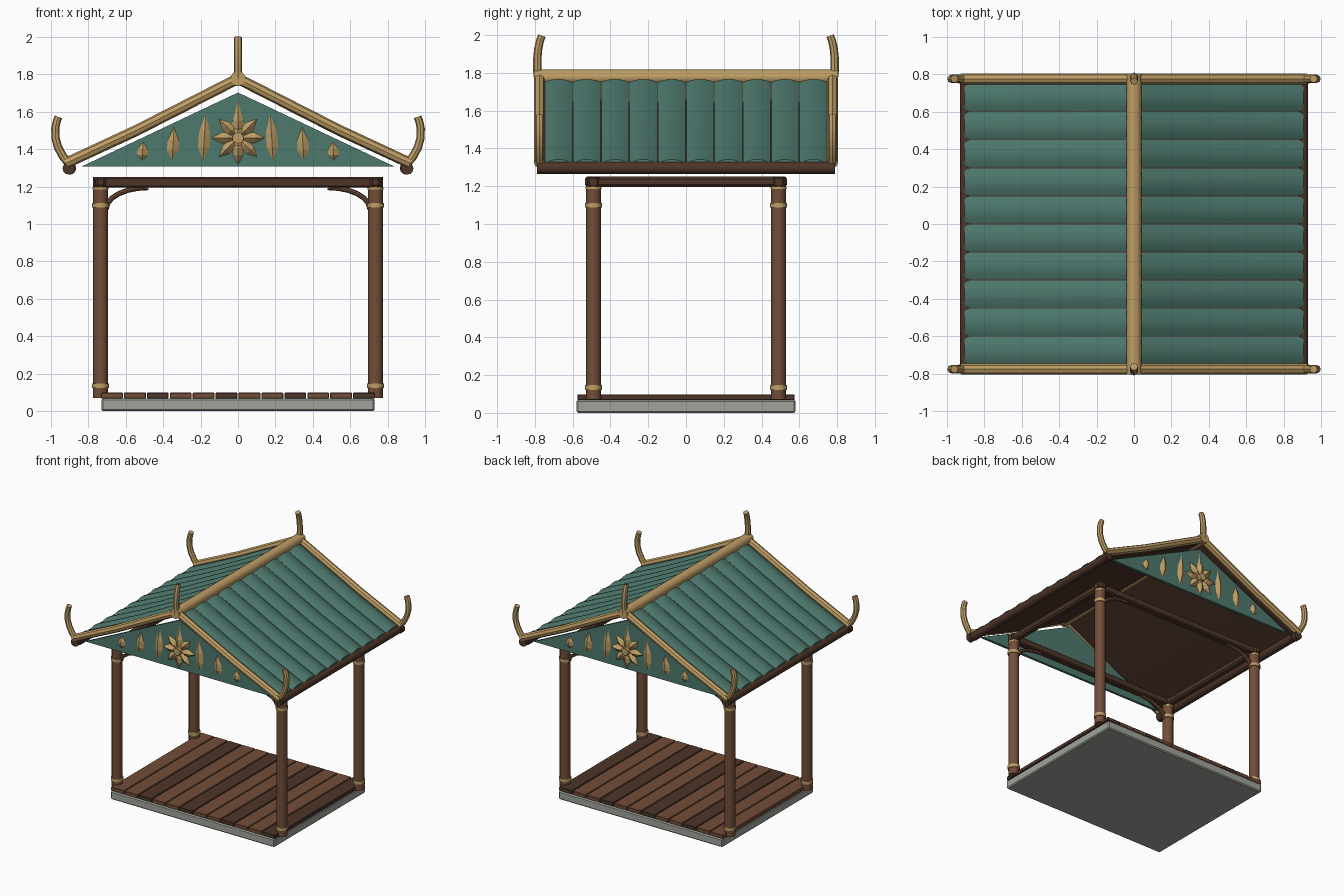
import bpy, bmesh, math
from mathutils import Vector, Matrix

if "Cube" in bpy.data.objects:
    bpy.data.objects.remove(bpy.data.objects["Cube"])


def material(name, rgb):
    m = bpy.data.materials.new(name)
    m.diffuse_color = (*rgb, 1)
    m.use_nodes = True
    m.node_tree.nodes["Principled BSDF"].inputs["Base Color"].default_value = m.diffuse_color
    return m


WOOD = material("wood", (0.17, 0.075, 0.04))
DARK = material("dark_wood", (0.075, 0.035, 0.022))
GOLD = material("gold", (0.52, 0.34, 0.13))
GREEN = material("green_tile", (0.075, 0.19, 0.155))
STONE = material("stone", (0.35, 0.37, 0.33))


def finish(name, bm, mat, smooth=None):
    bmesh.ops.recalc_face_normals(bm, faces=bm.faces)
    me = bpy.data.meshes.new(name)
    bm.to_mesh(me)
    bm.free()
    ob = bpy.data.objects.new(name, me)
    bpy.context.collection.objects.link(ob)
    me.materials.append(mat)
    if smooth:
        select(ob)
        bpy.ops.object.shade_smooth_by_angle(angle=math.radians(smooth))
    return ob


def select(ob):
    bpy.ops.object.select_all(action='DESELECT')
    ob.select_set(True)
    bpy.context.view_layer.objects.active = ob


def box(name, lo, hi, mat, bevel=0.0):
    bm = bmesh.new()
    lo, hi = Vector(lo), Vector(hi)
    bmesh.ops.create_cube(bm, size=1, matrix=Matrix.Translation((lo + hi) / 2) @ Matrix.Diagonal((*(hi - lo), 1)))
    if bevel:
        bmesh.ops.bevel(bm, geom=bm.edges[:], offset=bevel, segments=1, affect='EDGES')
    return finish(name, bm, mat)


def rod(name, a, b, r, mat, sides=12):
    a, b = Vector(a), Vector(b)
    rot = (b - a).to_track_quat('Z', 'Y').to_matrix().to_4x4()
    bm = bmesh.new()
    bmesh.ops.create_cone(bm, cap_ends=True, segments=sides, radius1=r, radius2=r, depth=(b - a).length,
                          matrix=Matrix.Translation((a + b) / 2) @ rot)
    return finish(name, bm, mat, 40)


def tube(name, pts, r, mat, tip=1.0):
    cu = bpy.data.curves.new(name, 'CURVE')
    cu.dimensions = '3D'
    cu.bevel_depth, cu.bevel_resolution, cu.use_fill_caps = r, 2, True
    sp = cu.splines.new('POLY')
    sp.points.add(len(pts) - 1)
    for i, p in enumerate(pts):
        sp.points[i].co = (*p, 1)
        sp.points[i].radius = 1 + (tip - 1) * i / (len(pts) - 1)
    ob = bpy.data.objects.new(name, cu)
    bpy.context.collection.objects.link(ob)
    cu.materials.append(mat)
    select(ob)
    bpy.ops.object.convert(target='MESH')
    bpy.ops.object.shade_smooth_by_angle(angle=math.radians(40))
    return ob


# Stone base and deck planks
box("stone_base", (-0.73, -0.58, 0), (0.73, 0.58, 0.068), STONE, 0.008)
for i in range(12):
    x = -0.735 + i * 0.1225
    box(f"deck_plank_{i}", (x + 0.003, -0.575, 0.068), (x + 0.1195, 0.575, 0.098),
        DARK if i % 3 == 2 else WOOD, 0.003)

# Posts with gold rings, and curved braces
for sx in (-1, 1):
    for sy in (-1, 1):
        x, y = 0.735 * sx, 0.49 * sy
        rod("post", (x, y, 0.07), (x, y, 1.25), 0.04, WOOD)
        for z, h, r in ((0.135, 0.013, 0.046), (1.1, 0.012, 0.046), (1.19, 0.006, 0.042)):
            rod("post_ring", (x, y, z - h), (x, y, z + h), r, GOLD)
        arc = [math.radians(a) for a in range(0, 91, 15)]
        tube("curved_brace", [(sx * (0.48 + 0.225 * math.cos(a)), y, 1.08 + 0.115 * math.sin(a)) for a in arc],
             0.014, WOOD)

# Top beams
for s in (-1, 1):
    box("cross_beam", (-0.775, s * 0.49 - 0.028, 1.195), (0.775, s * 0.49 + 0.028, 1.25), DARK, 0.008)
    box("side_beam", (s * 0.735 - 0.028, -0.535, 1.196), (s * 0.735 + 0.028, 0.535, 1.251), DARK, 0.012)

# Slope line of the roof, ridge to eave
SLOPE = [(0.0, 1.772), (0.27, 1.634), (0.54, 1.497), (0.905, 1.328)]

# Roof: dark under-panel and rows of arched tile strips
for s in (-1, 1):
    bm = bmesh.new()
    rows = []
    for dz in (-0.012, -0.028):
        for y in (-0.75, 0.75):
            rows.append([bm.verts.new((s * max(x, 0.012), y, z + dz)) for x, z in SLOPE])
    a, b, c, d = rows
    for p, q in ((a, b), (b, d), (d, c), (c, a)):
        for i in range(len(SLOPE) - 1):
            bm.faces.new((p[i], p[i + 1], q[i + 1], q[i]))
    for i in (0, -1):
        bm.faces.new((a[i], b[i], d[i], c[i]))
    finish("roof_underside", bm, DARK)

    for k in range(10):
        bm = bmesh.new()
        grid = []
        for x, z in SLOPE:
            row = []
            for j in range(7):
                t = j / 6 * 2 - 1
                row.append(bm.verts.new((s * x, -0.675 + k * 0.15 + t * 0.073, z - 0.006 + 0.02 * (1 - t * t))))
            row.append(bm.verts.new((s * x, -0.602 + k * 0.15, z - 0.014)))
            row.append(bm.verts.new((s * x, -0.748 + k * 0.15, z - 0.014)))
            grid.append(row)
        for p, q in zip(grid, grid[1:]):
            for j in range(9):
                n = (j + 1) % 9
                bm.faces.new((p[j], p[n], q[n], q[j]))
        bm.faces.new(grid[0])
        bm.faces.new(grid[-1])
        finish("roof_tile_strip", bm, GREEN, 35)
    # Eave pole
    rod("eave_pole", (s * 0.898, -0.75, 1.297), (s * 0.898, 0.75, 1.297), 0.033, DARK)

rod("ridge_pole", (0, -0.805, 1.777), (0, 0.805, 1.777), 0.04, GOLD, 16)


def leaf(bm, cx, cz, length, half, angle, y, depth):
    # Faceted carved leaf: six-point outline with a raised ridge
    out = [(0, -0.5), (0.75, -0.22), (0.75, 0.08), (0, 0.5), (-0.75, 0.08), (-0.75, -0.22)]
    ca, sa = math.cos(angle), math.sin(angle)

    def at(u, v, d):
        u, v = u * half * 1.33, v * length
        return bm.verts.new((cx + u * ca - v * sa, y + d, cz + u * sa + v * ca))
    ring = [at(u, v, 0) for u, v in out]
    low, high, back = at(0, -0.2, depth), at(0, 0.1, depth), ring
    for f in ((0, 1, low), (5, 0, low), (2, 3, high), (3, 4, high)):
        bm.faces.new((ring[f[0]], ring[f[1]], f[2]))
    bm.faces.new((ring[1], ring[2], high, low))
    bm.faces.new((ring[4], ring[5], low, high))
    bm.faces.new(back)


for s in (-1, 1):
    y = 0.776 * s
    # Gable panel
    bm = bmesh.new()
    tri = ((-0.835, 1.308), (0.835, 1.308), (0, 1.703))
    f = [[bm.verts.new((x, s * d, z)) for x, z in tri] for d in (0.728, 0.748)]
    bm.faces.new(f[0])
    bm.faces.new(f[1])
    for i in range(3):
        j = (i + 1) % 3
        bm.faces.new((f[0][i], f[0][j], f[1][j], f[1][i]))
    finish("gable_panel", bm, GREEN)

    # Gable carvings: leaves and eight-petal flower
    bm = bmesh.new()
    leaf(bm, 0, 1.5, 0.34, 0.035, 0, 0.747 * s, 0.018 * s)
    for m in (-1, 1):
        for x, lo, hi, w in ((0.18, 1.335, 1.595, 0.032), (0.347, 1.34, 1.522, 0.032), (0.51, 1.34, 1.44, 0.03)):
            leaf(bm, m * x, (lo + hi) / 2, hi - lo, w, m * 0.06, 0.747 * s, 0.02 * s)
    finish("gable_leaves", bm, GOLD)
    bm = bmesh.new()
    for k in range(8):
        a = k * math.pi / 4
        leaf(bm, -0.08 * math.sin(a), 1.46 + 0.08 * math.cos(a), 0.125, 0.028, a, 0.75 * s, 0.025 * s)
    finish("gable_flower", bm, GOLD)
    rod("flower_centre", (0, 0.748 * s, 1.46), (0, 0.782 * s, 1.46), 0.03, GOLD)

    # Ridge finial
    tube("ridge_finial", [(0, s * a, z) for a, z in
         ((0.785, 1.78), (0.787, 1.83), (0.787, 1.88), (0.782, 1.93), (0.773, 1.97), (0.763, 1.997))],
         0.023, GOLD, 0.9)
    # Sloping gable poles and upturned eave horns
    for m in (-1, 1):
        tube("gable_pole", [(m * x, y, z) for x, z in ((0, 1.777), (0.54, 1.502), (0.922, 1.324))], 0.029, GOLD)
        tube("eave_horn", [(m * x, y, z) for x, z in
             ((0.905, 1.325), (0.935, 1.36), (0.962, 1.41), (0.976, 1.46), (0.977, 1.51), (0.969, 1.55), (0.96, 1.573))],
             0.023, GOLD, 0.92)
        rod("eave_knob", (m * 0.905, s * 0.75, 1.297), (m * 0.905, s * 0.79, 1.297), 0.033, DARK)
